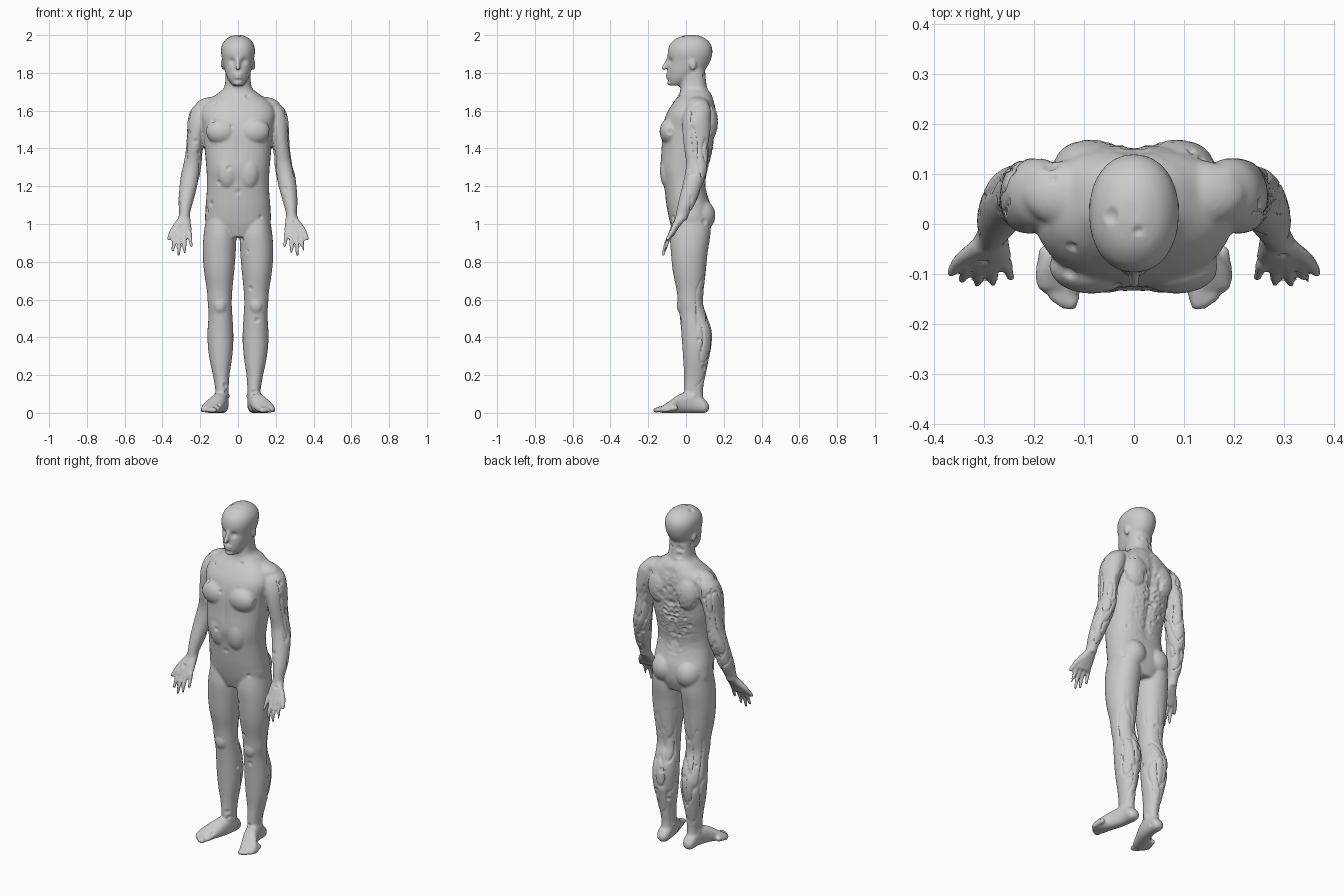
import bpy, bmesh, math, random
from mathutils import Vector, Matrix, noise

random.seed(4)
if "Cube" in bpy.data.objects:
    bpy.data.objects.remove(bpy.data.objects["Cube"])

skin = bpy.data.materials.new("plain grey")
skin.use_nodes = True
GREY = (0.6, 0.6, 0.6, 1)
skin.diffuse_color = GREY
skin.node_tree.nodes["Principled BSDF"].inputs["Base Color"].default_value = GREY

bm = bmesh.new()
SIDES = (1, -1)


def spline(rows, steps=4):
    """Smooth rows of numbers with a Catmull-Rom curve."""
    out = []
    for i in range(len(rows) - 1):
        quad = [rows[max(i - 1, 0)], rows[i], rows[i + 1], rows[min(i + 2, len(rows) - 1)]]
        for k in range(steps):
            t = k / steps
            out.append([b + (c - a) * t / 2 + (a - 2.5 * b + 2 * c - d / 2) * t * t
                        + (1.5 * (b - c) + (d - a) / 2) * t ** 3 for a, b, c, d in zip(*quad)])
    return out + [rows[-1]]


def loft(rows, place, power=2.0, count=32):
    """Rows are (position, low u, high u, low v, high v); place maps (u, v, position)."""
    rings = []
    for w, u0, u1, v0, v1 in spline(rows):
        ring = []
        for k in range(count):
            a = math.tau * k / count
            c, s = math.cos(a), math.sin(a)
            u = math.copysign(abs(c) ** (2 / power), c)
            v = math.copysign(abs(s) ** (2 / power), s)
            ring.append(bm.verts.new(place((u0 + u1 + u * (u1 - u0)) / 2,
                                           (v0 + v1 + v * (v1 - v0)) / 2, w)))
        rings.append(ring)
    for a, b in zip(rings, rings[1:]):
        for k in range(count):
            n = (k + 1) % count
            bm.faces.new((a[k], a[n], b[n], b[k]))
    bm.faces.new(rings[0])
    bm.faces.new(rings[-1])


def ball(centre, size, tilt=0):
    m = Matrix.Translation(centre) @ Matrix.Rotation(tilt, 4, 'X') @ Matrix.Diagonal((*size, 1))
    bmesh.ops.create_uvsphere(bm, u_segments=24, v_segments=14, radius=1, matrix=m)


def digit(points, r0, r1):
    """Chain of overlapping balls along a bent path."""
    path = spline([list(p) for p in points], 10)
    for i, p in enumerate(path):
        r = r0 + (r1 - r0) * i / (len(path) - 1)
        bmesh.ops.create_icosphere(bm, subdivisions=2, radius=r, matrix=Matrix.Translation(p))


# torso and neck: height, half width, front, back
torso = [(.93, .09, -.06, .11), (1.0, .168, -.083, .135), (1.08, .172, -.1, .135),
         (1.15, .167, -.11, .115), (1.22, .164, -.12, .105), (1.3, .168, -.135, .12),
         (1.4, .177, -.13, .145), (1.5, .185, -.125, .155), (1.58, .2, -.105, .16),
         (1.64, .175, -.07, .152), (1.69, .11, -.035, .135), (1.73, .071, -.03, .11),
         (1.83, .066, -.03, .1)]
loft([(z, -w, w, f, b) for z, w, f, b in torso], lambda u, v, w: (u, v, w), 2.4)

# head
head = [(1.733, .028, -.08, -.03), (1.765, .052, -.096, .04), (1.81, .07, -.098, .095),
        (1.86, .081, -.095, .128), (1.91, .09, -.097, .14), (1.95, .084, -.085, .132),
        (1.98, .062, -.055, .105), (1.995, .035, -.02, .075), (2.001, .012, .01, .045)]
loft([(z, -w, w, f, b) for z, w, f, b in head], lambda u, v, w: (u, v, w), 2.15)
digit([(0, -.092, 1.88), (0, -.105, 1.85), (0, -.117, 1.826)], .009, .013)
ball((0, -.095, 1.79), (.026, .013, .007))
ball((0, -.095, 1.775), (.023, .012, .007))
ball((0, -.084, 1.747), (.025, .015, .014))

arm = [(1.65, .15, .2, .04, .11), (1.61, .13, .246, .0, .13), (1.55, .14, .266, -.018, .132),
       (1.48, .17, .27, -.018, .128), (1.4, .186, .275, -.01, .12), (1.33, .192, .286, .0, .118),
       (1.27, .2, .3, -.005, .11), (1.2, .215, .31, -.02, .085), (1.12, .237, .315, -.04, .055),
       (1.06, .253, .312, -.052, .02), (1.02, .255, .315, -.06, .005)]
leg = [(1.05, .03, .165, -.07, .13), (.95, .01, .181, -.085, .13), (.85, .012, .187, -.08, .115),
       (.75, .02, .18, -.07, .105), (.65, .03, .165, -.05, .095), (.58, .033, .16, -.042, .09),
       (.52, .03, .156, -.034, .108), (.44, .025, .161, -.026, .135), (.36, .025, .16, -.02, .135),
       (.28, .033, .15, -.015, .12), (.2, .045, .133, -.01, .104), (.12, .05, .12, -.012, .09),
       (.04, .052, .12, -.01, .095)]
# foot: depth, inner, outer, sole, instep
foot = [(.122, .07, .1, .015, .04), (.1, .052, .12, .0, .07), (.04, .05, .126, .0, .11),
        (-.03, .062, .15, .0, .1), (-.09, .085, .19, .0, .06), (-.13, .1, .195, .0, .035)]
# palm: height, inner, outer, front, back
palm = [(1.05, .255, .312, -.045, .01), (1.01, .25, .325, -.068, -.015),
        (.97, .246, .345, -.085, -.045), (.935, .25, .345, -.098, -.065)]
fingers = [(.255, .247, .885, -.108), (.283, .282, .852, -.118),
           (.31, .314, .838, -.12), (.335, .345, .86, -.112)]

for s in SIDES:
    side = lambda u, v, w, s=s: (s * u, v, w)
    loft(arm, side)
    loft(leg, side, 2.1)
    loft(foot, lambda u, v, w, s=s: (s * u, w, v), 2.3)
    loft(palm, side, 2.4)
    # muscles
    ball((s * .085, -.085, 1.49), (.085, .055, .07))
    ball((s * .085, .12, 1.54), (.075, .05, .1))
    ball((s * .078, .078, 1.045), (.076, .078, .085))
    ball((s * .115, .06, 1.625), (.11, .07, .05))
    ball((s * .055, -.09, 1.28), (.06, .048, .1))
    # kneecap, ankle and ear
    ball((s * .095, -.025, .57), (.035, .024, .045))
    ball((s * .085, .04, .09), (.042, .02, .02))
    ball((s * .082, .035, 1.845), (.009, .018, .032), .2)
    # fingers and thumb
    for root, tip, low, depth in fingers:
        digit([(s * root, -.08, .95), (s * (root + tip) / 2, depth + .012, (.94 + low) / 2),
               (s * tip, depth, low)], .0135, .0085)
    digit([(s * .31, -.045, 1.01), (s * .347, -.07, .965), (s * .367, -.098, .92)], .019, .01)
    # toes
    for i in range(5):
        t = i / 4
        tip = Vector((s * (.127 + .062 * t), -.16 + .052 * t * t, .014))
        digit([tip + Vector((-s * .012, .05, .012)), tip], .016, .0145 - .004 * t)

bmesh.ops.recalc_face_normals(bm, faces=bm.faces[:])
mesh = bpy.data.meshes.new("body")
bm.to_mesh(mesh)
bm.free()
body = bpy.data.objects.new("body", mesh)
bpy.context.collection.objects.link(body)

# fuse the parts into one skin
fuse = body.modifiers.new("fuse", 'REMESH')
fuse.mode, fuse.voxel_size = 'VOXEL', .0065
soften = body.modifiers.new("soften", 'SMOOTH')
soften.factor, soften.iterations = .5, 5
graph = bpy.context.evaluated_depsgraph_get()
body.data = bpy.data.meshes.new_from_object(body.evaluated_get(graph))
body.modifiers.clear()


def bump(d, width):
    return math.exp(-(d / width) ** 2)


# surface relief: spine, sinews, eye sockets, navel
bm = bmesh.new()
bm.from_mesh(body.data)
bm.normal_update()
pits = [(v.co.copy(), random.uniform(.008, .018)) for v in random.sample(bm.verts[:], 70)]
moves = {}
for v in bm.verts:
    x, y, z = v.co
    ax, move = abs(x), 0
    if y > .05 and 1.15 < z < 1.72 and ax < .2:
        rough = abs(noise.noise(Vector((ax * 28 + z * 14, y * 10, z * 32 - ax * 18))))
        move -= bump(ax, .018) * .012 * bump(z - 1.42, .22)
        move -= rough * .022 * bump(ax, .085) * bump(z - 1.42, .19)
    if y > .05 and .1 < z < .8:
        crease = 1 - min(1, abs(noise.noise(Vector((x * 26, y * 12, z * 6)))) * 6)
        move -= crease * .007 * bump(z - .42, .28)
    if ax > .19 and y > .02 and z < 1.6:
        move -= .006 * (1 - min(1, abs(noise.noise(Vector((x * 22, y * 22, z * 8)))) * 6))
    if y < -.05:
        move -= .011 * bump(math.hypot(ax - .034, z - 1.862), .015)
        move -= .006 * bump(math.hypot(x, z - 1.17), .012)
        move -= .004 * bump(x, .012) * bump(z - 1.42, .12)
    for centre, radius in pits:
        d = (v.co - centre).length
        if d < radius:
            move -= .006 * (1 - (d / radius) ** 4)
    moves[v] = v.normal * move
for v, offset in moves.items():
    v.co += offset
    v.co.z = min(max(v.co.z, 0), 2)
bm.to_mesh(body.data)
bm.free()

body.data.materials.clear()
body.data.materials.append(skin)
bpy.context.view_layer.objects.active = body
body.select_set(True)
bpy.ops.object.shade_smooth_by_angle(angle=math.radians(50))
